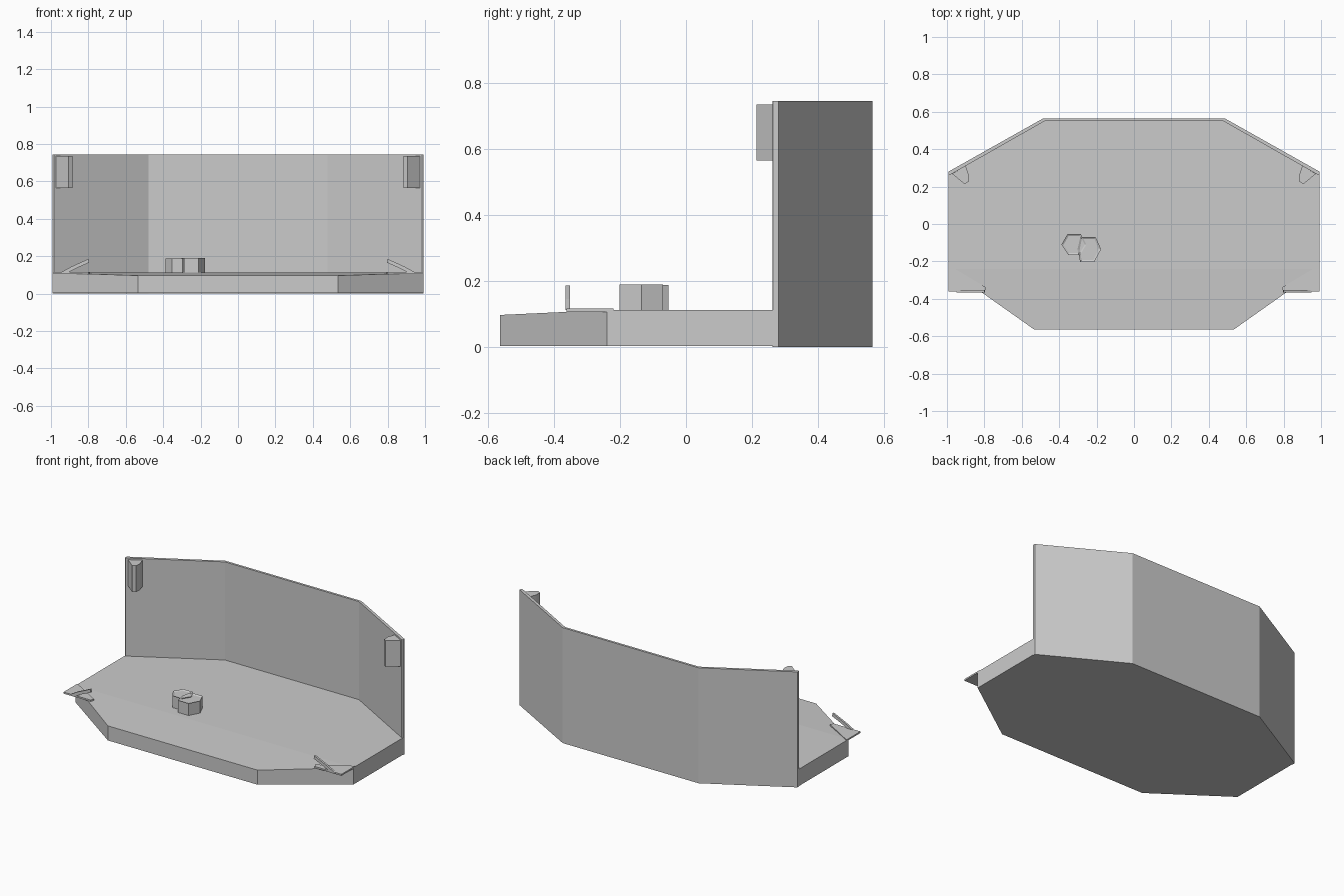
import bpy, bmesh, math
from mathutils import Vector

if "Cube" in bpy.data.objects:
    bpy.data.objects.remove(bpy.data.objects["Cube"])


def make(name, bm):
    bmesh.ops.recalc_face_normals(bm, faces=bm.faces)
    me = bpy.data.meshes.new(name)
    bm.to_mesh(me)
    bm.free()
    ob = bpy.data.objects.new(name, me)
    bpy.context.collection.objects.link(ob)
    return ob


def prism(bottom, offset):
    """Extrude a planar outline by an offset vector."""
    bm = bmesh.new()
    face = bm.faces.new([bm.verts.new(p) for p in bottom])
    ext = bmesh.ops.extrude_face_region(bm, geom=[face])
    bmesh.ops.translate(bm, vec=Vector(offset),
                        verts=[g for g in ext["geom"] if isinstance(g, bmesh.types.BMVert)])
    return bm


def flat(pts, z):
    return [(x, y, z) for x, y in pts]


def mirrored(half):
    return half + [(-x, y) for x, y in reversed(half)]


# Eight-sided floor slab, its front part dipping slightly
FLOOR = 0.112
outline = mirrored([(0.535, -0.563), (0.992, -0.24), (0.992, 0.268), (0.485, 0.563)])
bm = prism(flat(outline, 0.003), (0, 0, FLOOR - 0.003))
bmesh.ops.bisect_plane(bm, geom=bm.verts[:] + bm.edges[:] + bm.faces[:],
                       plane_co=(0, -0.24, 0), plane_no=(0, 1, 0))
for v in bm.verts:
    if v.co.z > 0.05 and v.co.y < -0.5:
        v.co.z = 0.097
make("floor_slab", bm)

# Thin three-panel back wall
outer = [(0.992, 0.264), (0.992, 0.28), (0.485, 0.565)]
inner = [(0.478, 0.55), (0.985, 0.262)]
wall = outer + [(-x, y) for x, y in reversed(outer)]
wall += [(-x, y) for x, y in reversed(inner)] + inner
make("back_wall", prism(flat(wall, 0), (0, 0, 0.745)))

for side, s in (("left", -1), ("right", 1)):
    # Wedge bracket high on the wall end
    wedge = [(s * x, y) for x, y in
             [(0.972, 0.268), (0.905, 0.213), (0.886, 0.226), (0.884, 0.262), (0.9, 0.312)]]
    make(side + "_wall_bracket", prism(flat(wedge, 0.565), (0, 0, 0.17)))

    # Thin triangular flap overhanging the front corner
    flap = [(s * x, y) for x, y in [(0.992, -0.22), (0.992, -0.362), (0.8, -0.362), (0.79, -0.34)]]
    make(side + "_corner_flap", prism(flat(flap, 0.106), (0, 0, 0.01)))

    # Upright sliver rising along the flap's front edge
    fin = [(s * x, -0.365, z) for x, z in
           [(0.95, 0.112), (0.89, 0.145), (0.80, 0.186), (0.796, 0.166), (0.86, 0.138), (0.91, 0.112)]]
    make(side + "_flap_fin", prism(fin, (0, 0.013, 0)))


# Pair of short six-sided posts with shallow recessed tops
def hex_post(name, pts, top):
    bm = prism(flat(pts, FLOOR - 0.01), (0, 0, top - FLOOR + 0.01))
    bm.normal_update()
    cap = max(bm.faces, key=lambda f: f.calc_center_median().z)
    bmesh.ops.inset_region(bm, faces=[cap], thickness=0.012, depth=0)
    bmesh.ops.translate(bm, verts=cap.verts, vec=(0, 0, -0.006))
    make(name, bm)


hex_post("rear_hex_post", [(-0.388, -0.11), (-0.352, -0.165), (-0.288, -0.165),
                           (-0.255, -0.11), (-0.285, -0.053), (-0.355, -0.053)], 0.188)
hex_post("front_hex_post", [(-0.302, -0.135), (-0.288, -0.202), (-0.212, -0.202),
                            (-0.176, -0.135), (-0.205, -0.07), (-0.287, -0.07)], 0.19)
